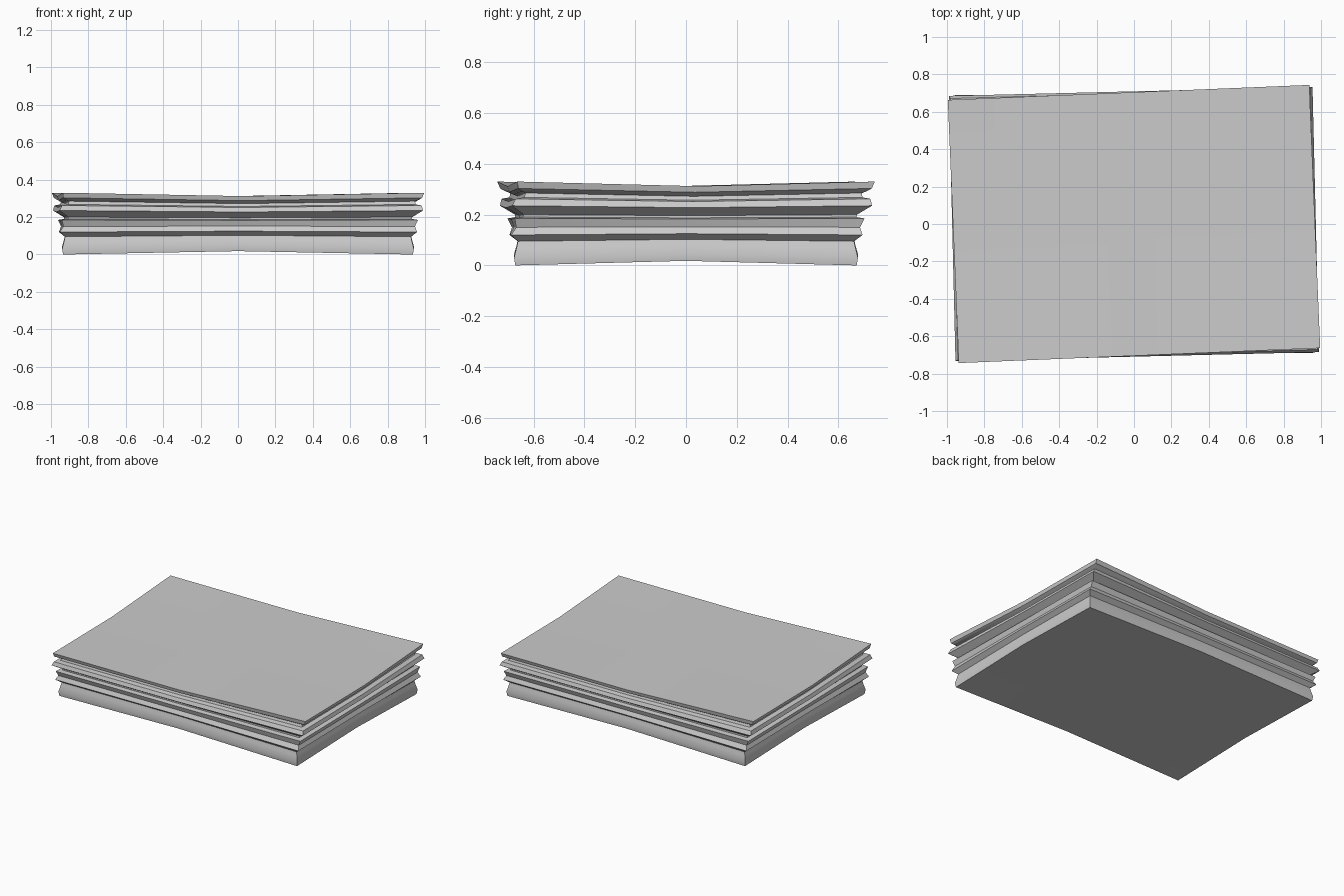
import bpy, bmesh, math
from mathutils import Matrix

cube = bpy.data.objects.get("Cube")
if cube:
    bpy.data.objects.remove(cube, do_unlink=True)

grey = bpy.data.materials.new("paper_grey")
grey.use_nodes = True
color = (0.6, 0.6, 0.6, 1)
grey.diffuse_color = color
grey.node_tree.nodes["Principled BSDF"].inputs["Base Color"].default_value = color

HEIGHT = 0.33
# Edge profile of the stack: corner height, outward offset
profile = [(0, 0.005), (0.03, 0.01), (0.07, 0), (0.095, -0.005),
           (0.12, 0.025), (0.15, 0.01), (0.185, 0.022),
           (0.19, -0.01), (0.2, -0.01), (0.235, 0.042), (0.262, 0.032),
           (0.268, 0), (0.285, -0.005), (0.292, 0.012), (0.303, 0.03), (0.33, 0.037)]
# Corners and side midpoints, counter-clockwise
outline = [(-1, -1), (0, -1), (1, -1), (1, 0), (1, 1), (0, 1), (-1, 1), (-1, 0)]


def bend(z, x, y):
    """Pinch the middle of the stack, leaving the corners at full height."""
    pull = 0.018 * (1 - 2 * z / HEIGHT)
    return z + pull * (1 - abs(x * y))


def ring(bm, z, offset):
    """One level of the stack, turned further the higher it lies."""
    turn = Matrix.Rotation(max(0, z - 0.1) * 0.18, 4, "Z")
    verts = [bm.verts.new((x * (0.93 + offset), y * (0.667 + offset), bend(z, x, y)))
             for x, y in outline]
    bmesh.ops.transform(bm, matrix=turn, verts=verts)
    return verts


def cap(bm, verts, z):
    """Close a level with a fan round a centre point."""
    centre = bm.verts.new((0, 0, bend(z, 0, 0)))
    for a, b in zip(verts, verts[1:] + verts[:1]):
        bm.faces.new((a, b, centre))


# Folded stack, lofted through all its levels
bm = bmesh.new()
rings = [ring(bm, z, d) for z, d in profile]
for low, high in zip(rings, rings[1:]):
    for i in range(len(outline)):
        j = (i + 1) % len(outline)
        bm.faces.new((low[i], low[j], high[j], high[i]))
cap(bm, rings[0], 0)
cap(bm, rings[-1], HEIGHT)
bmesh.ops.recalc_face_normals(bm, faces=bm.faces)
mesh = bpy.data.meshes.new("folded_stack")
bm.to_mesh(mesh)
bm.free()
stack = bpy.data.objects.new("folded_stack", mesh)
bpy.context.collection.objects.link(stack)
mesh.materials.append(grey)

bpy.ops.object.select_all(action="DESELECT")
stack.select_set(True)
bpy.context.view_layer.objects.active = stack
bpy.ops.object.shade_smooth_by_angle(angle=math.radians(30))
